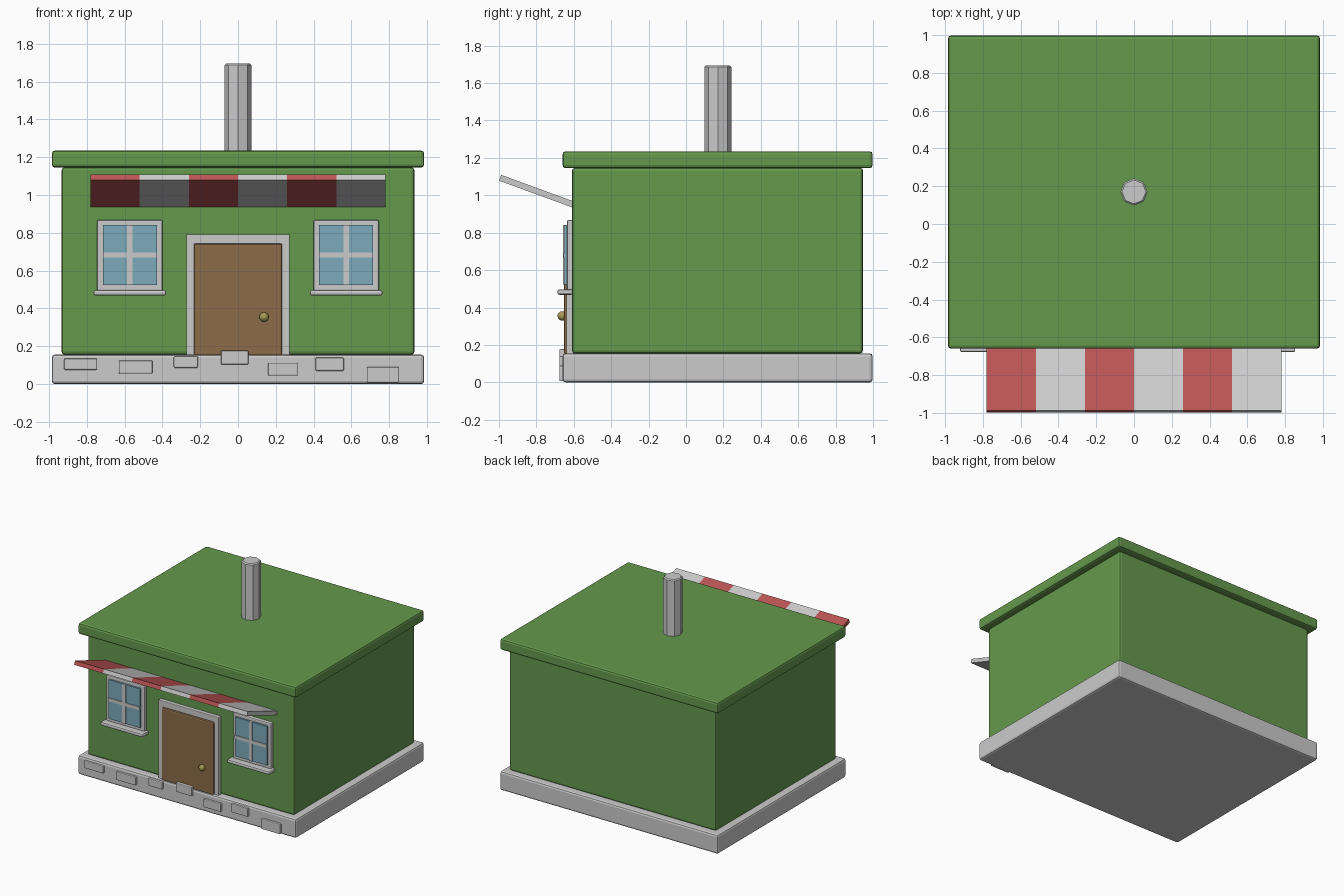
import bpy, bmesh, math
from mathutils import Matrix

if "Cube" in bpy.data.objects:
    bpy.data.objects.remove(bpy.data.objects["Cube"])


def material(name, rgb):
    m = bpy.data.materials.new(name)
    m.diffuse_color = (*rgb, 1)
    m.use_nodes = True
    m.node_tree.nodes["Principled BSDF"].inputs["Base Color"].default_value = m.diffuse_color
    return m


GREEN = material("green_paint", (0.13, 0.32, 0.075))
RED = material("red_cloth", (0.50, 0.09, 0.09))
WOOD = material("brown_wood", (0.26, 0.15, 0.065))
GLASS = material("blue_glass", (0.20, 0.40, 0.50))
BRASS = material("brass", (0.38, 0.32, 0.09))


def finish(name, bm, mat=None, bevel=0, segments=2):
    bmesh.ops.recalc_face_normals(bm, faces=bm.faces)
    me = bpy.data.meshes.new(name)
    bm.to_mesh(me)
    bm.free()
    ob = bpy.data.objects.new(name, me)
    bpy.context.collection.objects.link(ob)
    if mat:
        me.materials.append(mat)
    if bevel:
        mod = ob.modifiers.new("bevel", 'BEVEL')
        mod.width, mod.segments = bevel, segments
        mod.limit_method = 'ANGLE'
        mod.angle_limit = math.radians(50)
    return ob


def box(name, x, y, z, mat=None, bevel=0, segments=2):
    bm = bmesh.new()
    size = [b - a for a, b in (x, y, z)]
    mid = [(a + b) / 2 for a, b in (x, y, z)]
    bmesh.ops.create_cube(bm, size=1, matrix=Matrix.Translation(mid) @ Matrix.Diagonal((*size, 1)))
    return finish(name, bm, mat, bevel, segments)


def prism(name, points, offset, mat=None, bevel=0):
    # extrude a planar outline along an offset
    bm = bmesh.new()
    face = bm.faces.new([bm.verts.new(p) for p in points])
    new = bmesh.ops.extrude_face_region(bm, geom=[face], use_keep_orig=True)["geom"]
    bmesh.ops.translate(bm, vec=offset, verts=[g for g in new if isinstance(g, bmesh.types.BMVert)])
    return finish(name, bm, mat, bevel)


# Main body
box("foundation", (-0.985, 0.985), (-0.66, 0.998), (0, 0.155), None, 0.016)
box("walls", (-0.933, 0.933), (-0.61, 0.947), (0.155, 1.147), GREEN, 0.016)
box("roof_slab", (-0.985, 0.985), (-0.66, 0.998), (1.145, 1.235), GREEN, 0.016)

# Chimney pipe
bm = bmesh.new()
bmesh.ops.create_cone(bm, cap_ends=True, segments=8, radius1=0.072, radius2=0.072, depth=0.475,
                      matrix=Matrix.Translation((0, 0.17, 1.4575)))
finish("chimney_pipe", bm, None, 0.008, 1)

# Striped awning, rising outwards from the wall
profile = [(-0.6, 0.932), (-0.999, 1.078), (-0.988, 1.109), (-0.6, 0.967)]
for i in range(6):
    prism(f"awning_stripe_{i + 1}", [(-0.78 + 0.26 * i, y, z) for y, z in profile],
          (0.26, 0, 0), None if i % 2 else RED)

# Windows
for side, cx in (("left", -0.572), ("right", 0.572)):
    box(f"{side}_window_frame", (cx - 0.173, cx + 0.173), (-0.637, -0.6), (0.49, 0.868), None, 0.009)
    box(f"{side}_window_glass", (cx - 0.143, cx + 0.143), (-0.65, -0.61), (0.523, 0.842), GLASS)
    box(f"{side}_upright_bar", (cx - 0.014, cx + 0.014), (-0.657, -0.62), (0.523, 0.842))
    box(f"{side}_cross_bar", (cx - 0.143, cx + 0.143), (-0.656, -0.62), (0.668, 0.695))
    box(f"{side}_window_sill", (cx - 0.192, cx + 0.192), (-0.687, -0.605), (0.468, 0.497), None, 0.01)

# Door with surround and knob
outline = [(-0.273, 0.15), (-0.273, 0.792), (0.273, 0.792), (0.273, 0.15),
           (0.23, 0.15), (0.23, 0.742), (-0.23, 0.742), (-0.23, 0.15)]
prism("door_surround", [(x, -0.64, z) for x, z in outline], (0, 0.04, 0), None, 0.005)
box("door", (-0.234, 0.234), (-0.652, -0.6), (0.15, 0.742), WOOD, 0.01)
bm = bmesh.new()
bmesh.ops.create_uvsphere(bm, u_segments=12, v_segments=8, radius=0.025,
                          matrix=Matrix.Translation((0.138, -0.662, 0.355)))
for f in bm.faces:
    f.smooth = True
finish("door_knob", bm, BRASS)

# Raised stones on the foundation: x range, z range
stones = [(-0.92, -0.745, 0.075, 0.135), (-0.63, -0.452, 0.055, 0.124),
          (-0.34, -0.212, 0.086, 0.147), (-0.09, 0.055, 0.103, 0.177),
          (0.16, 0.316, 0.044, 0.112), (0.41, 0.56, 0.07, 0.14), (0.682, 0.853, 0.006, 0.09)]
for i, (x0, x1, z0, z1) in enumerate(stones):
    box(f"foundation_stone_{i + 1}", (x0, x1), (-0.677, -0.64), (z0, z1), None, 0.006)
